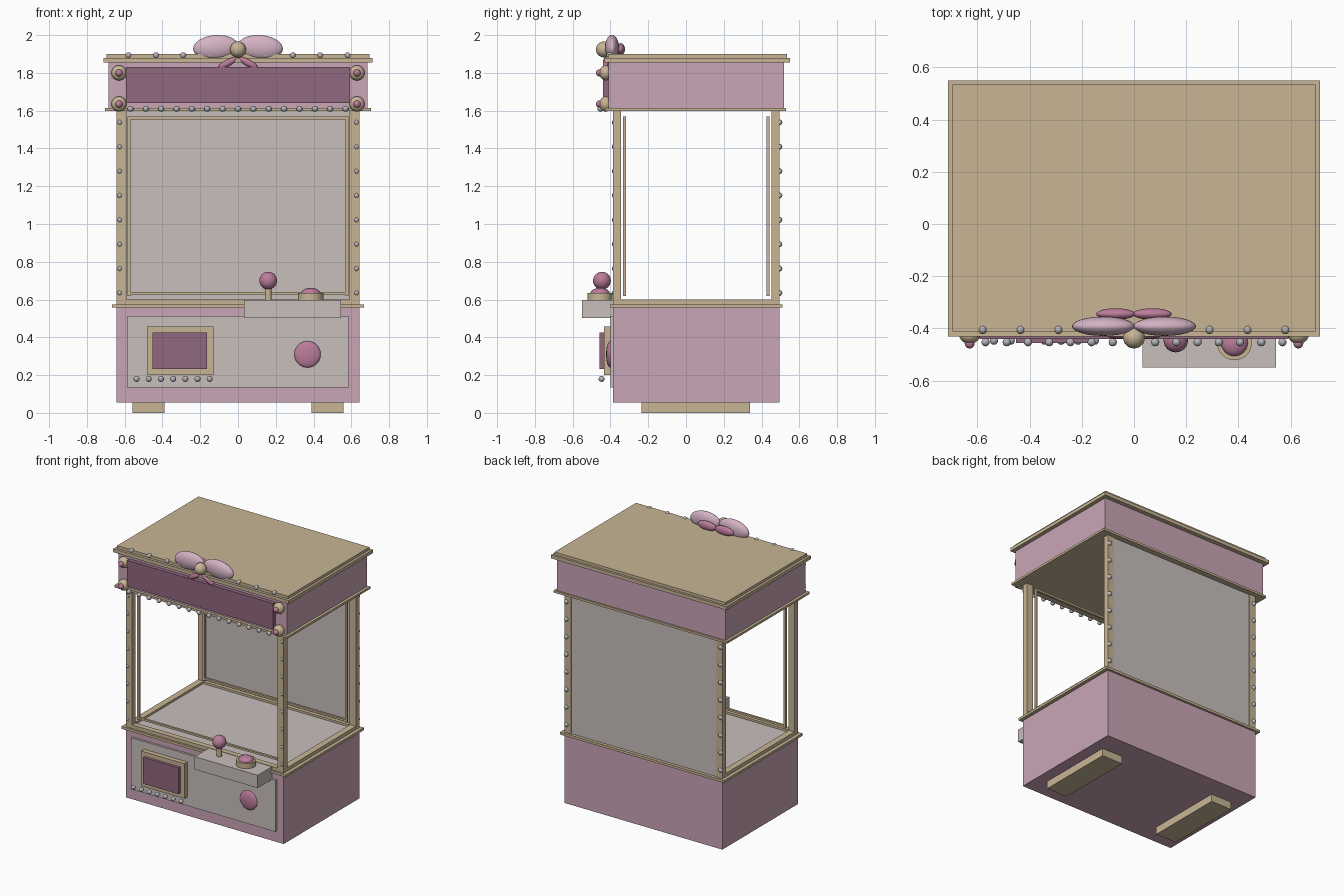
import bpy, math

cube = bpy.data.objects.get("Cube")
if cube:
    bpy.data.objects.remove(cube, do_unlink=True)


def material(name, r, g, b):
    m = bpy.data.materials.new(name)
    m.use_nodes = True
    m.diffuse_color = (r, g, b, 1)
    m.node_tree.nodes["Principled BSDF"].inputs["Base Color"].default_value = (r, g, b, 1)
    return m


PINK = material("dusty pink", .59, .38, .47)
GOLD = material("pale gold", .58, .46, .30)
PLUM = material("plum", .28, .14, .21)
CREAM = material("warm grey", .58, .52, .50)
ROSE = material("rose", .50, .20, .33)
BLUSH = material("blush", .66, .45, .55)
SILVER = material("silver", .46, .46, .49)


def finish(name, mat):
    ob = bpy.context.object
    ob.name = name
    ob.data.materials.append(mat)
    return ob


def box(name, mat, x0, x1, y0, y1, z0, z1):
    bpy.ops.mesh.primitive_cube_add(size=1, location=((x0 + x1) / 2, (y0 + y1) / 2, (z0 + z1) / 2))
    bpy.context.object.scale = (x1 - x0, y1 - y0, z1 - z0)
    return finish(name, mat)


def ball(name, mat, at, radii, tilt=0, seg=24, rings=14):
    bpy.ops.mesh.primitive_uv_sphere_add(segments=seg, ring_count=rings, location=at, rotation=(0, tilt, 0))
    bpy.context.object.scale = radii
    bpy.ops.object.shade_smooth()
    return finish(name, mat)


def rod(name, mat, at, r, depth):
    bpy.ops.mesh.primitive_cylinder_add(vertices=28, radius=r, depth=depth, location=at)
    bpy.ops.object.shade_smooth_by_angle()
    return finish(name, mat)


def pearl(name, x, y, z):
    ball(name, SILVER, (x, y, z), (.016,) * 3, seg=12, rings=8)


SIDES = (("left", 1), ("right", -1))
FRONT, BACK, HALF = -.386, .494, .642

# Base cabinet, feet and ledge
box("base_cabinet", PINK, -HALF, HALF, FRONT, BACK, .055, .56)
box("base_ledge", GOLD, -.667, .667, -.40, .51, .557, .575)
for side, s in SIDES:
    box(side + "_foot", GOLD, s * .39, s * .558, -.235, .34, 0, .056)

# Display floor and the rails round it
box("display_floor", CREAM, -.6, .6, -.35, .46, .574, .585)
box("front_rail", GOLD, -.6, .6, FRONT, -.345, .574, .60)
box("back_rail", GOLD, -.6, .6, .445, .47, .574, .60)
box("back_panel", CREAM, -.6, .6, .47, .488, .574, 1.60)

# Corner posts with pearls, and side rails
for side, s in SIDES:
    box(side + "_side_rail", GOLD, s * .595, s * HALF, -.35, .46, .574, .60)
    for end, y0, y1, py in (("front", FRONT, -.345, -.376), ("back", .452, BACK, .494)):
        box(f"{side}_{end}_post", GOLD, s * .59, s * HALF, y0, y1, .574, 1.60)
        for i in range(8):
            pearl(f"{side}_{end}_post_pearl", s * .627, py, .635 + i * .129)

# Thin window frames set inside the posts
for end, y in (("front", -.334), ("back", .426)):
    for side, s in SIDES:
        box(f"{end}_{side}_window_bar", GOLD, s * .57, s * .586, y, y + .016, .62, 1.57)
    for level, z in (("lower", .626), ("upper", 1.554)):
        box(f"{end}_{level}_window_bar", GOLD, -.586, .586, y, y + .016, z, z + .014)

# Header box, trims and roof
box("header_trim", GOLD, -.705, .705, -.43, .53, 1.598, 1.614)
box("header_box", PINK, -.685, .685, -.41, .518, 1.61, 1.86)
box("roof_trim", GOLD, -.713, .713, -.431, .55, 1.855, 1.88)
box("roof_cap", GOLD, -.695, .695, -.412, .534, 1.88, 1.90)
box("marquee_panel", PLUM, -.593, .593, -.44, -.405, 1.64, 1.83)
for i in range(15):
    pearl("marquee_pearl", (i - 7) * .0813, -.453, 1.61)
for i in range(9):
    pearl("roof_pearl", (i - 4) * .145, -.405, 1.893)
for side, s in SIDES:
    for z in (1.80, 1.635):
        ball(side + "_header_knob", GOLD, (s * .63, -.425, z), (.04, .034, .04))
        ball(side + "_knob_tip", ROSE, (s * .63, -.458, z), (.019,) * 3)

# Bow on the roof edge
for side, s in SIDES:
    ball(side + "_bow_loop", BLUSH, (s * .118, -.392, 1.935), (.12, .037, .065), s * .08)
    ball(side + "_bow_back_loop", ROSE, (s * .07, -.345, 1.925), (.075, .022, .032))
    ball(side + "_bow_tail", ROSE, (s * .055, -.425, 1.853), (.055, .015, .018), s * .5)
ball("bow_knot", GOLD, (0, -.435, 1.924), (.042,) * 3)

# Front panel, prize door and round coin button
box("front_panel", CREAM, -.588, .586, -.401, FRONT, .135, .513)
box("door_frame", GOLD, -.483, -.13, -.435, -.40, .20, .457)
box("prize_door", PLUM, -.452, -.164, -.457, -.43, .233, .425)
for i in range(7):
    pearl("door_pearl", -.537 + i * .0645, -.447, .18)
ball("coin_button", ROSE, (.368, -.401, .31), (.07, .022, .07))

# Control console with joystick and push button
box("console", CREAM, .033, .545, -.55, FRONT, .503, .597)
rod("joystick_stem", GOLD, (.16, -.445, .63), .018, .08)
ball("joystick_ball", ROSE, (.16, -.445, .70), (.047,) * 3)
rod("button_base", GOLD, (.385, -.455, .615), .067, .04)
ball("push_button", ROSE, (.385, -.455, .632), (.052, .052, .03))
